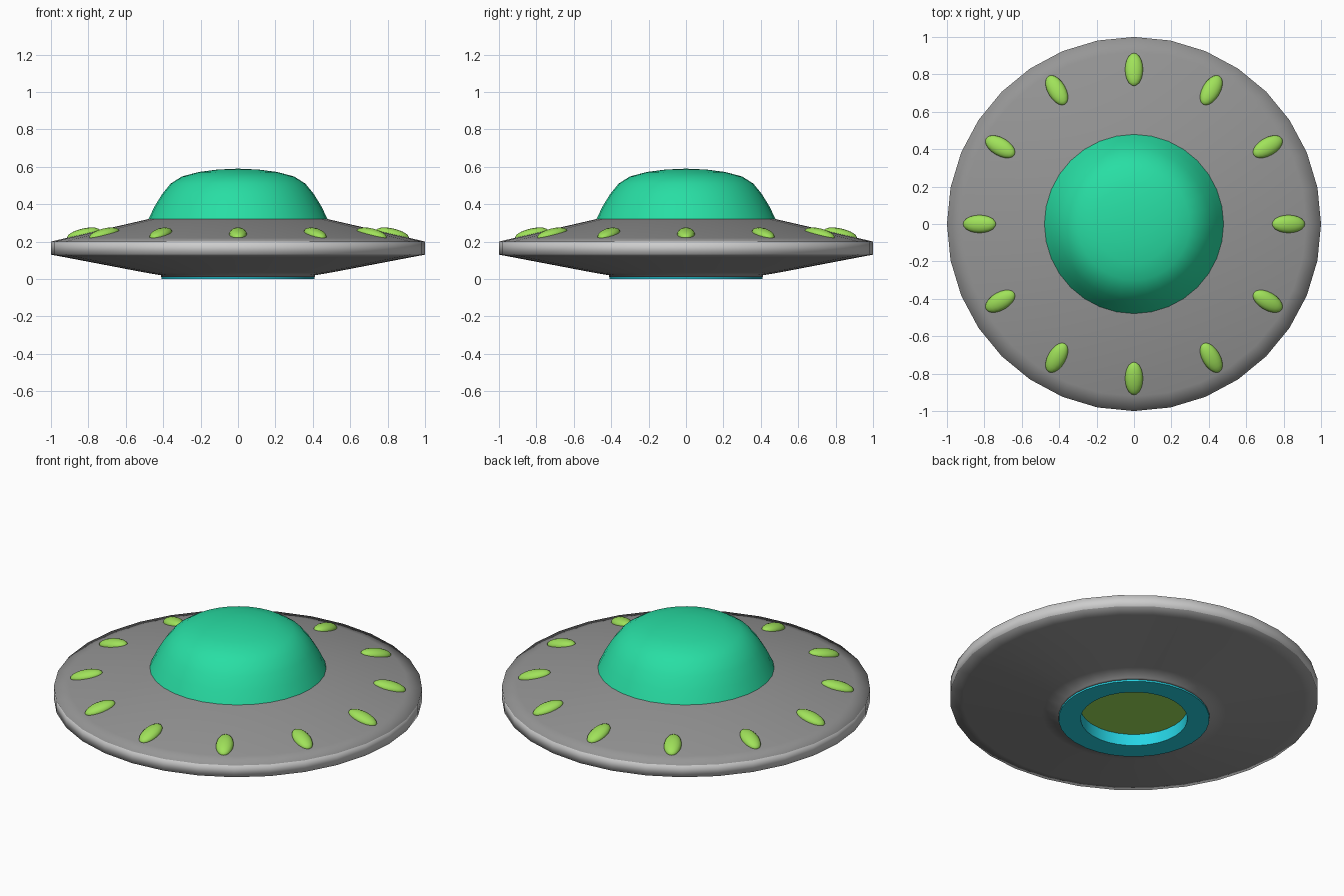
import bpy, bmesh, math
from mathutils import Matrix

if "Cube" in bpy.data.objects:
    bpy.data.objects.remove(bpy.data.objects["Cube"])

SEGMENTS = 32


def material(name, r, g, b):
    def lin(c):
        c /= 255
        return c / 12.92 if c <= 0.04045 else ((c + 0.055) / 1.055) ** 2.4
    m = bpy.data.materials.new(name)
    m.diffuse_color = (lin(r), lin(g), lin(b), 1)
    m.use_nodes = True
    m.node_tree.nodes["Principled BSDF"].inputs["Base Color"].default_value = m.diffuse_color
    return m


grey = material("hull grey", 150, 150, 150)
silver = material("rim silver", 205, 205, 205)
green = material("dome green", 40, 222, 164)
lime = material("light lime", 160, 226, 90)
cyan = material("ring cyan", 38, 212, 228)


def finish(name, bm, mats, angle=None):
    bmesh.ops.recalc_face_normals(bm, faces=bm.faces[:])
    mesh = bpy.data.meshes.new(name)
    bm.to_mesh(mesh)
    bm.free()
    for m in mats:
        mesh.materials.append(m)
    mesh.shade_smooth()
    ob = bpy.data.objects.new(name, mesh)
    bpy.context.collection.objects.link(ob)
    if angle:
        bpy.ops.object.select_all(action='DESELECT')
        ob.select_set(True)
        bpy.context.view_layer.objects.active = ob
        bpy.ops.object.shade_smooth_by_angle(angle=math.radians(angle))
    return ob


def lathe(profile, closed=False):
    """Revolve (radius, z) points around the z axis."""
    bm = bmesh.new()
    pts = profile + profile[:1] if closed else profile
    verts = [bm.verts.new((r, 0, z)) for r, z in pts]
    edges = [bm.edges.new(p) for p in zip(verts, verts[1:])]
    bmesh.ops.spin(bm, geom=verts + edges, cent=(0, 0, 0), axis=(0, 0, 1),
                   angle=2 * math.pi, steps=SEGMENTS)
    bmesh.ops.remove_doubles(bm, verts=bm.verts[:], dist=1e-4)
    return bm


# Saucer hull, with a silver band around the rim
bm = lathe([(0, 0.085), (0.40, 0.085), (0.41, 0.01), (0.413, 0.02), (0.50, 0.035),
            (0.93, 0.117), (1, 0.13), (1, 0.20), (0.92, 0.219),
            (0.48, 0.32), (0, 0.33)])
for f in bm.faces:
    if abs(f.normal.z) < 0.05 and f.calc_center_median().xy.length > 0.9:
        f.material_index = 1
finish("saucer_hull", bm, [grey, silver])

# Rounded cockpit dome
finish("dome", lathe([(0.48, 0.318), (0.445, 0.39), (0.405, 0.455), (0.36, 0.51),
                      (0.30, 0.548), (0.21, 0.572), (0.11, 0.585), (0, 0.59)]), [green])

# Recessed beam emitter underneath
finish("bottom_ring", lathe([(0.29, 0), (0.41, 0), (0.41, 0.012), (0.40, 0.08),
                             (0.29, 0.08)], closed=True), [cyan], 30)
finish("beam_light", lathe([(0, 0.07), (0.295, 0.07)]), [lime])

# Twelve oval lights lying on the sloped top
slope = math.atan2(0.12, 0.52)
for i in range(12):
    bm = bmesh.new()
    bmesh.ops.create_uvsphere(bm, u_segments=16, v_segments=10, radius=1)
    place = (Matrix.Rotation(i * math.pi / 6, 4, 'Z')
             @ Matrix.Translation((0.826, 0, 0.24))
             @ Matrix.Rotation(slope, 4, 'Y')
             @ Matrix.Diagonal((0.09, 0.048, 0.03, 1))
             @ Matrix.Rotation(math.pi / 2, 4, 'Y'))
    bmesh.ops.transform(bm, matrix=place, verts=bm.verts[:])
    finish(f"rim_light_{i + 1}", bm, [lime])
